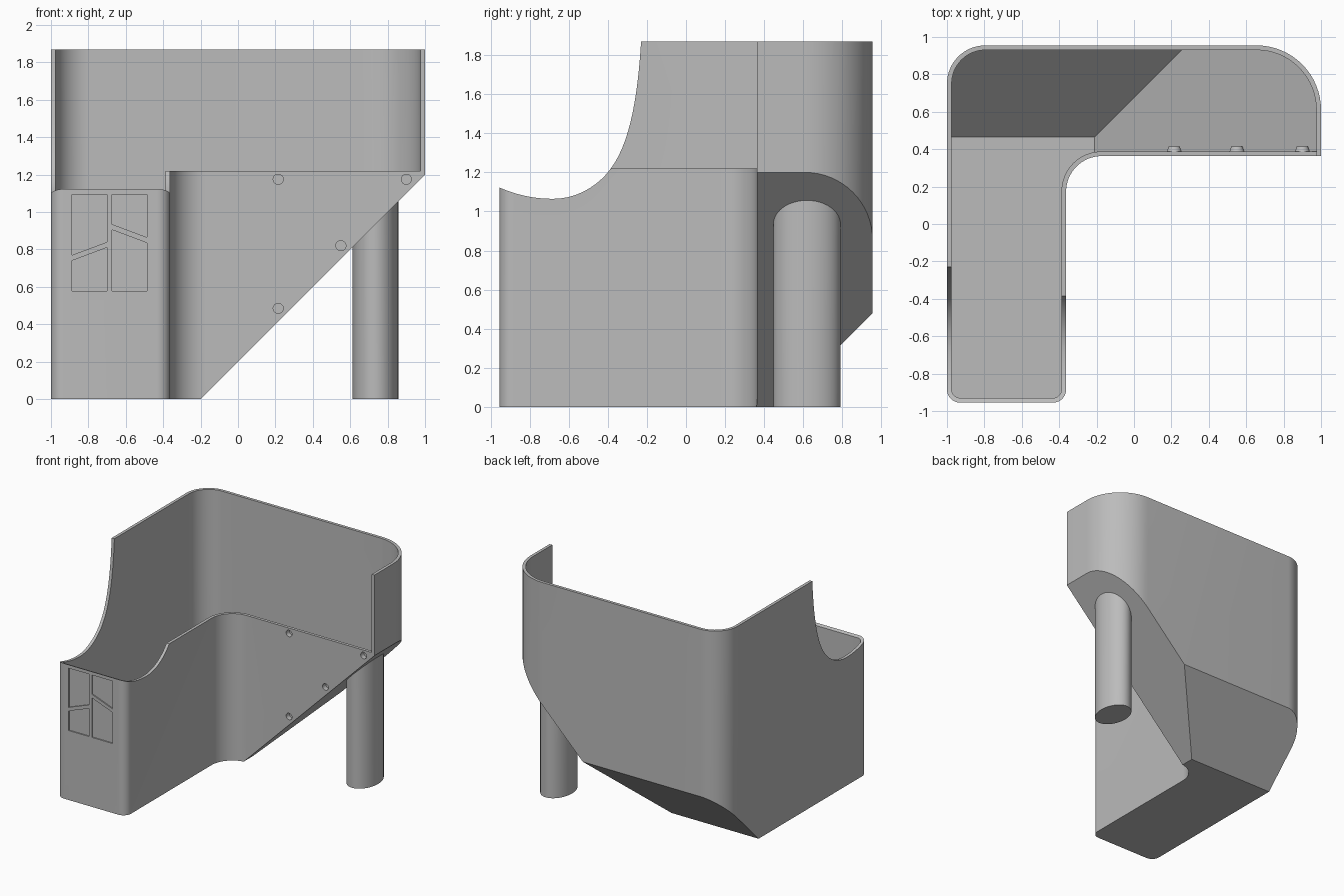
import bpy, bmesh, math
from mathutils import Vector

if "Cube" in bpy.data.objects:
    bpy.data.objects.remove(bpy.data.objects["Cube"])

T = 0.025      # wall thickness
TOP = 1.87     # height of the tall walls
LOW = 1.22     # height of the low inner walls

grey = bpy.data.materials.new("plain grey")
grey.diffuse_color = (0.5, 0.5, 0.5, 1)
grey.use_nodes = True
grey.node_tree.nodes["Principled BSDF"].inputs["Base Color"].default_value = grey.diffuse_color


def rounded(corners, steps=16):
    """Round the corners (x, y, radius) of a polygon."""
    pts = []
    n = len(corners)
    for i, (x, y, r) in enumerate(corners):
        p = Vector((x, y))
        if r <= 0:
            pts.append(p)
            continue
        a = (Vector(corners[i - 1][:2]) - p).normalized()
        b = (Vector(corners[(i + 1) % n][:2]) - p).normalized()
        c = p + (a + b) * r      # all corners are right angles
        for k in range(steps + 1):
            t = k / steps * math.pi / 2
            pts.append(c - b * r * math.cos(t) - a * r * math.sin(t))
    return pts


def prism(name, pts, to3d, depth, cuts=()):
    """Extrude a flat profile; cuts are (point, normal) planes to trim by."""
    bm = bmesh.new()
    face = bm.faces.new([bm.verts.new(to3d(*p)) for p in pts])
    ext = bmesh.ops.extrude_face_region(bm, geom=[face])["geom"]
    bmesh.ops.translate(bm, vec=depth, verts=[v for v in ext if isinstance(v, bmesh.types.BMVert)])
    for point, normal in cuts:
        bmesh.ops.bisect_plane(bm, geom=bm.verts[:] + bm.edges[:] + bm.faces[:], dist=1e-5,
                               plane_co=point, plane_no=normal, clear_outer=True)
        bmesh.ops.holes_fill(bm, edges=[e for e in bm.edges if e.is_boundary], sides=0)
    bmesh.ops.recalc_face_normals(bm, faces=bm.faces[:])
    mesh = bpy.data.meshes.new(name)
    bm.to_mesh(mesh)
    bm.free()
    mesh.materials.append(grey)
    ob = bpy.data.objects.new(name, mesh)
    bpy.context.collection.objects.link(ob)
    return ob


def combine(target, tool, operation="DIFFERENCE"):
    """Apply a boolean and discard the tool."""
    mod = target.modifiers.new("cut", "BOOLEAN")
    mod.operation, mod.solver, mod.object = operation, "EXACT", tool
    bpy.context.view_layer.objects.active = target
    bpy.ops.object.modifier_apply(modifier=mod.name)
    bpy.data.objects.remove(tool)


def l_body(name, d):
    """L-shaped solid inset by d, with the two 45 degree underside slopes."""
    outline = rounded([
        (-1 + d, -0.955 + d, 0.07 - d), (-0.363 - d, -0.955 + d, 0.07 - d),
        (-0.363 - d, 0.363 + d, 0.19 + d), (1 - d, 0.363 + d, 0),
        (1 - d, 0.955 - d, 0.345 - d), (-1 + d, 0.955 - d, 0.205 - d)])
    rise = d * math.sqrt(2)
    height = TOP - d + (0.2 if d else 0)
    return prism(name, outline, lambda x, y: (x, y, d), (0, 0, height),
                 [((-0.2, 0, rise), (1, 0, -1)), ((0, 0.475, rise), (0, 1, -1))])


def bezier(a, b, c, d, n=14):
    return [tuple((1-t)**3*a[i] + 3*(1-t)**2*t*b[i] + 3*(1-t)*t*t*c[i] + t**3*d[i]
                  for i in (0, 1)) for t in [k / n for k in range(n)]]


def circle(x, z, rx, rz, n=32):
    return [(x + rx * math.cos(2 * math.pi * k / n), z + rz * math.sin(2 * math.pi * k / n))
            for k in range(n)]


# hollow L-shaped shell
shell = l_body("shell", 0)
combine(shell, l_body("cavity", T))

# swooping cut across the front part of the walls
swoop = [(-1.1, 1.19), *bezier((-0.96, 1.125), (-0.87, 1.085), (-0.78, 1.065), (-0.68, 1.065)),
         *bezier((-0.68, 1.065), (-0.56, 1.065), (-0.45, 1.13), (-0.385, LOW)),
         *bezier((-0.385, LOW), (-0.28, 1.36), (-0.245, 1.62), (-0.23, TOP)),
         (-0.23, TOP), (-0.225, 2.1), (-1.1, 2.1)]
combine(shell, prism("swoop_cutter", swoop, lambda y, z: (-1.2, y, z), (2.4, 0, 0)))

# lower the inner walls
box = [(-0.7, -0.7), (1 - T, -0.7), (1 - T, 0.45), (-0.7, 0.45)]
combine(shell, prism("low_wall_cutter", box, lambda x, y: (x, y, LOW), (0, 0, 1)))

# tapered bosses with round screw holes in the side wall
holes = [(0.215, 1.175), (0.90, 1.175), (0.55, 0.82), (0.215, 0.485)]
for x, z in holes:
    boss = prism("boss", circle(x, z, 0.042, 0.042), lambda u, w: (u, 0.38, w), (0, 0.035, 0))
    for v in boss.data.vertices:
        if v.co.y > 0.4:
            v.co.x = x + (v.co.x - x) * 0.7
            v.co.z = z + (v.co.z - z) * 0.7
    combine(shell, boss, "UNION")
for x, z in holes:
    combine(shell, prism("hole_cutter", circle(x, z, 0.027, 0.027),
                         lambda u, w: (u, 0.3, w), (0, 0.105, 0)))

# four shallow slanted panels on the front
panels = [
    [(-0.887, 1.095), (-0.70, 1.095), (-0.70, 0.84), (-0.887, 0.77)],
    [(-0.887, 0.74), (-0.70, 0.81), (-0.70, 0.577), (-0.887, 0.577)],
    [(-0.674, 1.095), (-0.487, 1.095), (-0.487, 0.865), (-0.674, 0.935)],
    [(-0.674, 0.905), (-0.487, 0.835), (-0.487, 0.577), (-0.674, 0.577)]]
for quad in panels:
    combine(shell, prism("panel_cutter", quad, lambda x, z: (x, -1.0, z), (0, 0.055, 0)))

# oval support post, trimmed to the sloping underside
post = prism("support_post", circle(0.735, 0.619, 0.122, 0.172, 48),
             lambda x, y: (x, y, 0), (0, 0, 1.4), [((-0.2, 0, 0.01), (-1, 0, 1))])

# smooth the curved walls, keep edges crisp
for ob in (shell, post):
    bpy.ops.object.select_all(action="DESELECT")
    ob.select_set(True)
    bpy.context.view_layer.objects.active = ob
    bpy.ops.object.shade_smooth_by_angle(angle=math.radians(30))
